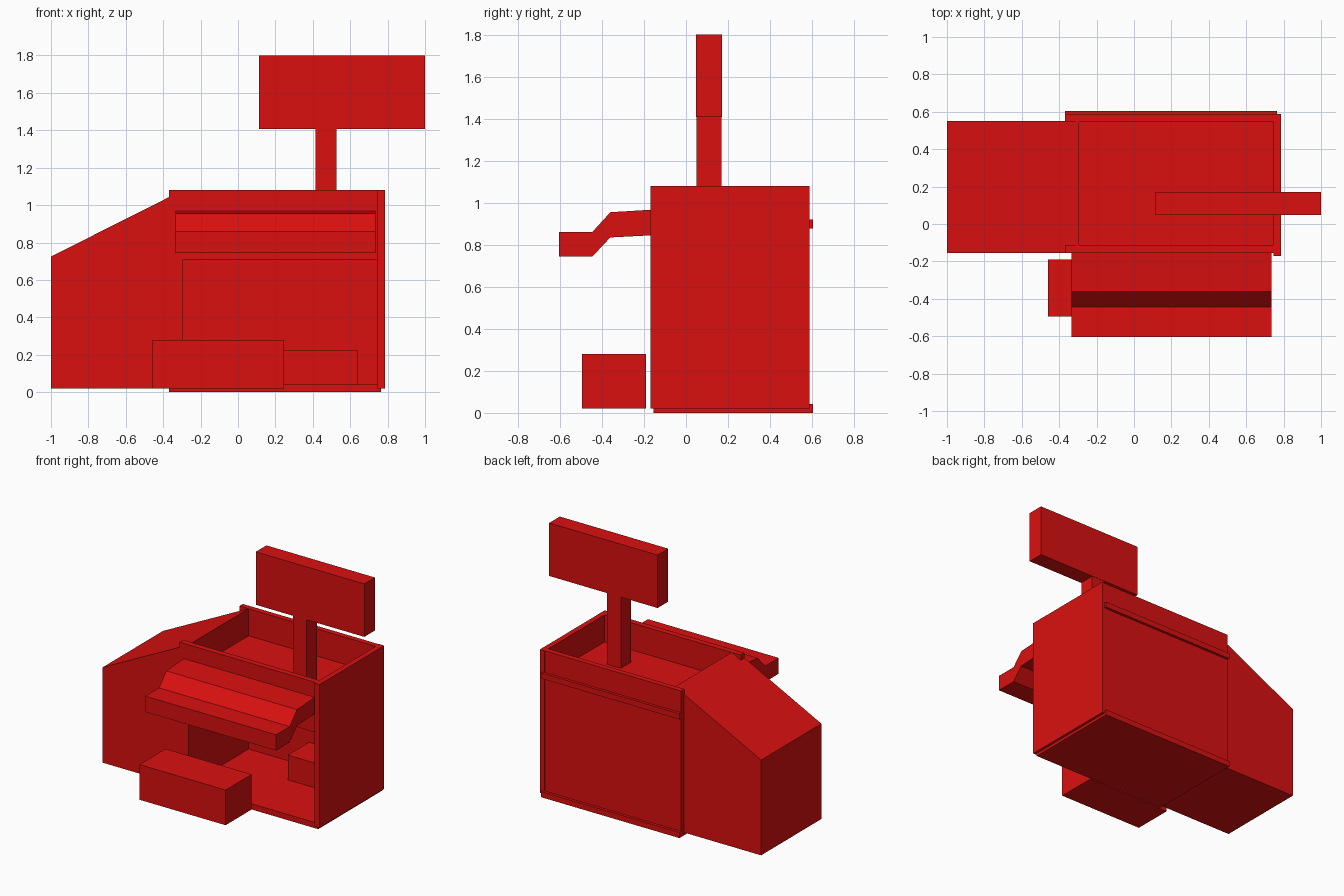
import bpy
import bmesh

cube = bpy.data.objects.get("Cube")
if cube:
    bpy.data.objects.remove(cube, do_unlink=True)

red = bpy.data.materials.new("red paint")
red.use_nodes = True
colour = (0.7, 0.005, 0.005, 1)
red.diffuse_color = colour
red.node_tree.nodes["Principled BSDF"].inputs["Base Color"].default_value = colour


def prism(name, outline, axis, lo, hi):
    """Extrude a closed outline along x or y, from lo to hi."""
    bm = bmesh.new()
    place = (lambda a, b: (lo, a, b)) if axis == "x" else (lambda a, b: (a, lo, b))
    face = bm.faces.new([bm.verts.new(place(a, b)) for a, b in outline])
    moved = bmesh.ops.extrude_face_region(bm, geom=[face])["geom"]
    step = (hi - lo, 0, 0) if axis == "x" else (0, hi - lo, 0)
    bmesh.ops.translate(bm, vec=step,
                        verts=[v for v in moved if isinstance(v, bmesh.types.BMVert)])
    bmesh.ops.recalc_face_normals(bm, faces=bm.faces)
    mesh = bpy.data.meshes.new(name)
    bm.to_mesh(mesh)
    bm.free()
    mesh.materials.append(red)
    obj = bpy.data.objects.new(name, mesh)
    bpy.context.collection.objects.link(obj)
    return obj


def box(name, x, y, z):
    return prism(name, [(x[0], z[0]), (x[1], z[0]), (x[1], z[1]), (x[0], z[1])],
                 "y", y[0], y[1])


# Cabinet extents shared by the panels
LEFT, INNER_LEFT, INNER_RIGHT, RIGHT = -0.37, -0.295, 0.745, 0.785
FRONT, BACK, TOP = -0.155, 0.585, 1.08

# Open cabinet with a recessed top tray
box("base_board", (LEFT, 0.765), (FRONT, 0.605), (0, 0.042))
box("side_panel", (INNER_RIGHT, RIGHT), (-0.17, 0.588), (0.02, TOP))
box("back_panel", (LEFT, INNER_RIGHT), (0.545, BACK), (0.02, TOP))
box("back_rail", (LEFT, 0.765), (BACK - 0.01, 0.605), (0.878, 0.92))
box("front_panel", (LEFT, INNER_RIGHT), (FRONT, -0.112), (0.71, TOP))
box("tray_floor", (INNER_LEFT, INNER_RIGHT), (-0.112, 0.545), (0.84, 0.88))
box("inner_box", (0.2, 0.64), (0.296, 0.545), (0.04, 0.225))

# Sloping side housing
prism("sloped_housing",
      [(-1, 0.02), (INNER_LEFT, 0.02), (INNER_LEFT, TOP), (-1, 0.725)],
      "y", FRONT, 0.55)

# Stepped shelf on the front, one bent slab
prism("front_shelf",
      [(-0.605, 0.745), (-0.445, 0.745), (-0.36, 0.835), (-0.15, 0.846),
       (-0.15, 0.968), (-0.36, 0.955), (-0.445, 0.862), (-0.605, 0.862)],
      "x", -0.335, 0.735)

# Loose box on the floor in front
box("floor_box", (-0.46, 0.245), (-0.495, -0.19), (0.02, 0.28))

# Sign on its post
box("sign_post", (0.415, 0.527), (0.05, 0.17), (0.88, 1.41))
box("sign_board", (0.112, 1), (0.048, 0.172), (1.408, 1.8))
